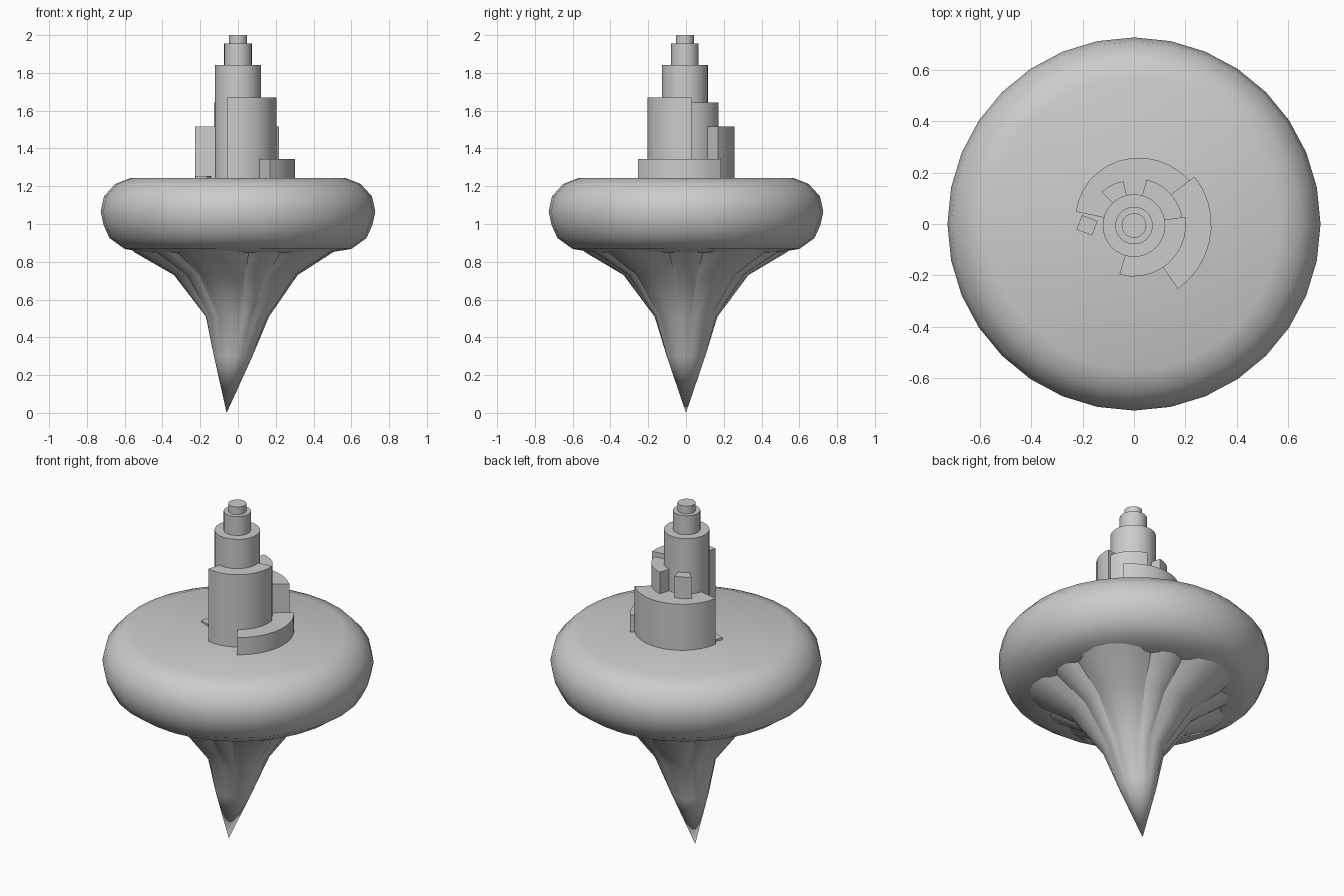
import bpy, bmesh, math

cube = bpy.data.objects.get("Cube")
if cube:
    bpy.data.objects.remove(cube)

stone = bpy.data.materials.new("light_grey")
stone.use_nodes = True
GREY = (0.6, 0.6, 0.6, 1)
stone.diffuse_color = GREY
stone.node_tree.nodes["Principled BSDF"].inputs["Base Color"].default_value = GREY


def finish(name, bm, angle=35):
    """Turn a bmesh into a smooth shaded object with sharp corners kept."""
    bmesh.ops.remove_doubles(bm, verts=bm.verts, dist=0.0001)
    bmesh.ops.recalc_face_normals(bm, faces=bm.faces)
    mesh = bpy.data.meshes.new(name)
    bm.to_mesh(mesh)
    bm.free()
    mesh.materials.append(stone)
    obj = bpy.data.objects.new(name, mesh)
    bpy.context.collection.objects.link(obj)
    bpy.ops.object.select_all(action="DESELECT")
    obj.select_set(True)
    bpy.context.view_layer.objects.active = obj
    bpy.ops.object.shade_smooth_by_angle(angle=math.radians(angle))
    return obj


def lathe(name, profile, steps=32, y=0.0):
    """Spin an (r, z) profile about the upright axis."""
    bm = bmesh.new()
    verts = [bm.verts.new((r, 0, z)) for r, z in profile]
    edges = [bm.edges.new(pair) for pair in zip(verts, verts[1:])]
    bmesh.ops.spin(bm, geom=verts + edges, axis=(0, 0, 1), cent=(0, 0, 0),
                   angle=math.tau, steps=steps)
    bmesh.ops.translate(bm, verts=bm.verts, vec=(0, y, 0))
    return finish(name, bm)


def sector(name, start, end, r_start, r_end, bottom, top):
    """Solid pie slice whose radius may grow along its arc."""
    bm = bmesh.new()
    count = max(3, round((end - start) / 11))
    ring = [bm.verts.new((0, 0, bottom))]
    for i in range(count + 1):
        t = i / count
        a = math.radians(start + (end - start) * t)
        r = r_start + (r_end - r_start) * t
        ring.append(bm.verts.new((r * math.cos(a), r * math.sin(a), bottom)))
    face = bm.faces.new(ring)
    grown = bmesh.ops.extrude_face_region(bm, geom=[face])["geom"]
    moved = [v for v in grown if isinstance(v, bmesh.types.BMVert)]
    bmesh.ops.translate(bm, verts=moved, vec=(0, 0, top - bottom))
    return finish(name, bm)


# Rounded platform
lathe("platform", [(0, 0.85), (0.49, 0.85), (0.6, 0.868), (0.68, 0.925),
                   (0.712, 0.995), (0.727, 1.065), (0.71, 1.145),
                   (0.65, 1.212), (0.57, 1.243), (0, 1.243)])

# Stepped core of the tower
DECK = 1.23
lathe("tower_core", [(0, DECK), (0.122, DECK), (0.122, 1.843), (0.073, 1.843),
                     (0.073, 1.955), (0.048, 1.955), (0.048, 2), (0, 2)], y=-0.006)

# Terraces winding up around the core
sector("low_terrace", -56, 38, 0.305, 0.3, DECK, 1.345)
sector("rear_terrace", 38, 168, 0.275, 0.232, DECK, 1.515)
sector("side_block", 8, 74, 0.19, 0.18, DECK, 1.642)
sector("rear_block", 104, 135, 0.172, 0.178, DECK, 1.642)
sector("front_terrace", -106, 8, 0.205, 0.203, DECK, 1.67)

# Small slab on the deck
bm = bmesh.new()
bmesh.ops.create_cube(bm, size=1)
bmesh.ops.scale(bm, verts=bm.verts, vec=(0.065, 0.06, 0.03))
slab = finish("deck_slab", bm)
slab.location = (-0.183, -0.005, 1.24)
slab.rotation_euler.z = math.radians(-21)

# Fluted root: five wide lobes alternating with five narrow ones
levels = [(0.3, 0.102, 0), (0.51, 0.165, 0.06), (0.73, 0.32, 0.12),
          (0.85, 0.51, 0.15), (0.9, 0.56, 0.15)]
flutes = []
for k in range(5):
    flutes += [(72 * k, 22, 0.4), (72 * k + 36, 50, 1.0)]
bm = bmesh.new()
rings = []
for z, radius, depth in levels:
    shift = -0.06 * max(0, (0.51 - z) / 0.5)
    ring = []
    for centre, width, bulge in flutes:
        for i in range(6):
            t = i / 6
            a = math.radians(centre + width * (t - 0.5))
            r = radius * (1 - depth / 2 + depth * bulge * math.sin(math.pi * t) ** 0.7)
            ring.append(bm.verts.new((r * math.cos(a) + shift, r * math.sin(a), z)))
    rings.append(ring)
tip = bm.verts.new((-0.06, 0, 0))
size = len(rings[0])
for i in range(size):
    j = (i + 1) % size
    bm.faces.new((tip, rings[0][j], rings[0][i]))
    for low, high in zip(rings, rings[1:]):
        bm.faces.new((low[i], low[j], high[j], high[i]))
bm.faces.new(rings[-1])
finish("fluted_root", bm, 30)
